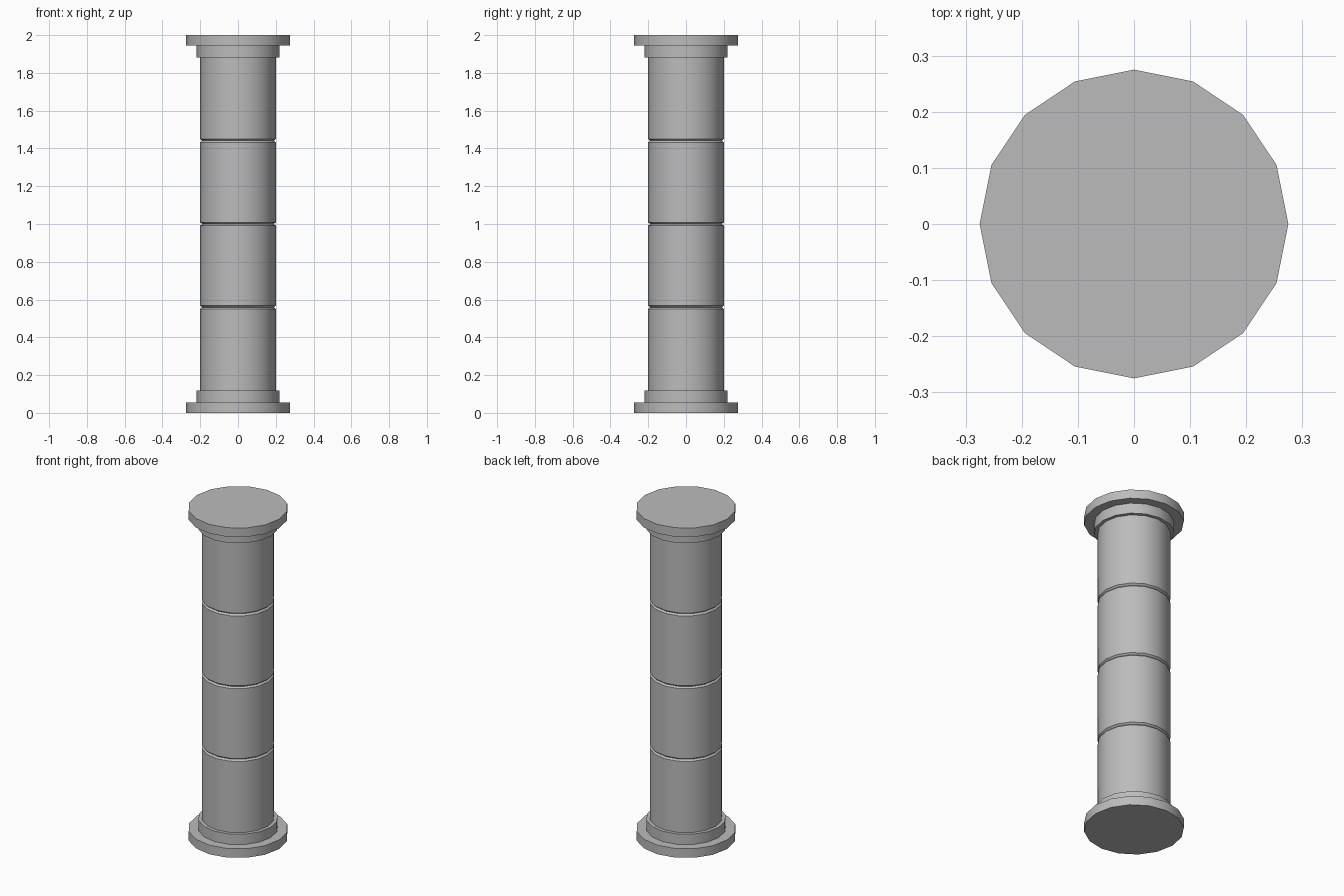
import bpy
import bmesh
import math

SIDES = 16

old = bpy.data.objects.get("Cube")
if old:
    bpy.data.objects.remove(old, do_unlink=True)

stone = bpy.data.materials.new("grey stone")
stone.use_nodes = True
GREY = (0.5, 0.5, 0.5, 1)
stone.diffuse_color = GREY
stone.node_tree.nodes["Principled BSDF"].inputs["Base Color"].default_value = GREY


def lathe(name, profile):
    """Turn a (radius, height) profile into a closed solid."""
    bm = bmesh.new()
    rings = []
    for r, z in profile:
        rings.append([bm.verts.new((r * math.cos(math.tau * i / SIDES),
                                    r * math.sin(math.tau * i / SIDES), z))
                      for i in range(SIDES)])
    for low, high in zip(rings, rings[1:]):
        for i in range(SIDES):
            j = (i + 1) % SIDES
            bm.faces.new((low[i], low[j], high[j], high[i]))
    bm.faces.new(rings[0][::-1])
    bm.faces.new(rings[-1])
    mesh = bpy.data.meshes.new(name)
    bm.to_mesh(mesh)
    bm.free()
    obj = bpy.data.objects.new(name, mesh)
    bpy.context.collection.objects.link(obj)
    mesh.materials.append(stone)
    bpy.ops.object.select_all(action="DESELECT")
    obj.select_set(True)
    bpy.context.view_layer.objects.active = obj
    bpy.ops.object.shade_smooth_by_angle(angle=math.radians(30))
    return obj


# Stepped base and mirrored capital
steps = [(0.275, 0), (0.275, 0.055), (0.22, 0.055), (0.22, 0.118)]
lathe("base", steps)
lathe("capital", [(r, 2 - z) for r, z in reversed(steps)])

# Shaft of four stacked drums with chamfered joints
BOTTOM, TOP, DRUMS = 0.118, 1.882, 4
drum_height = (TOP - BOTTOM) / DRUMS
shaft = [(0.2, BOTTOM)]
for k in range(1, DRUMS):
    joint = BOTTOM + k * drum_height
    shaft += [(0.2, joint - 0.009), (0.19, joint), (0.2, joint + 0.009)]
shaft.append((0.2, TOP))
lathe("shaft", shaft)
